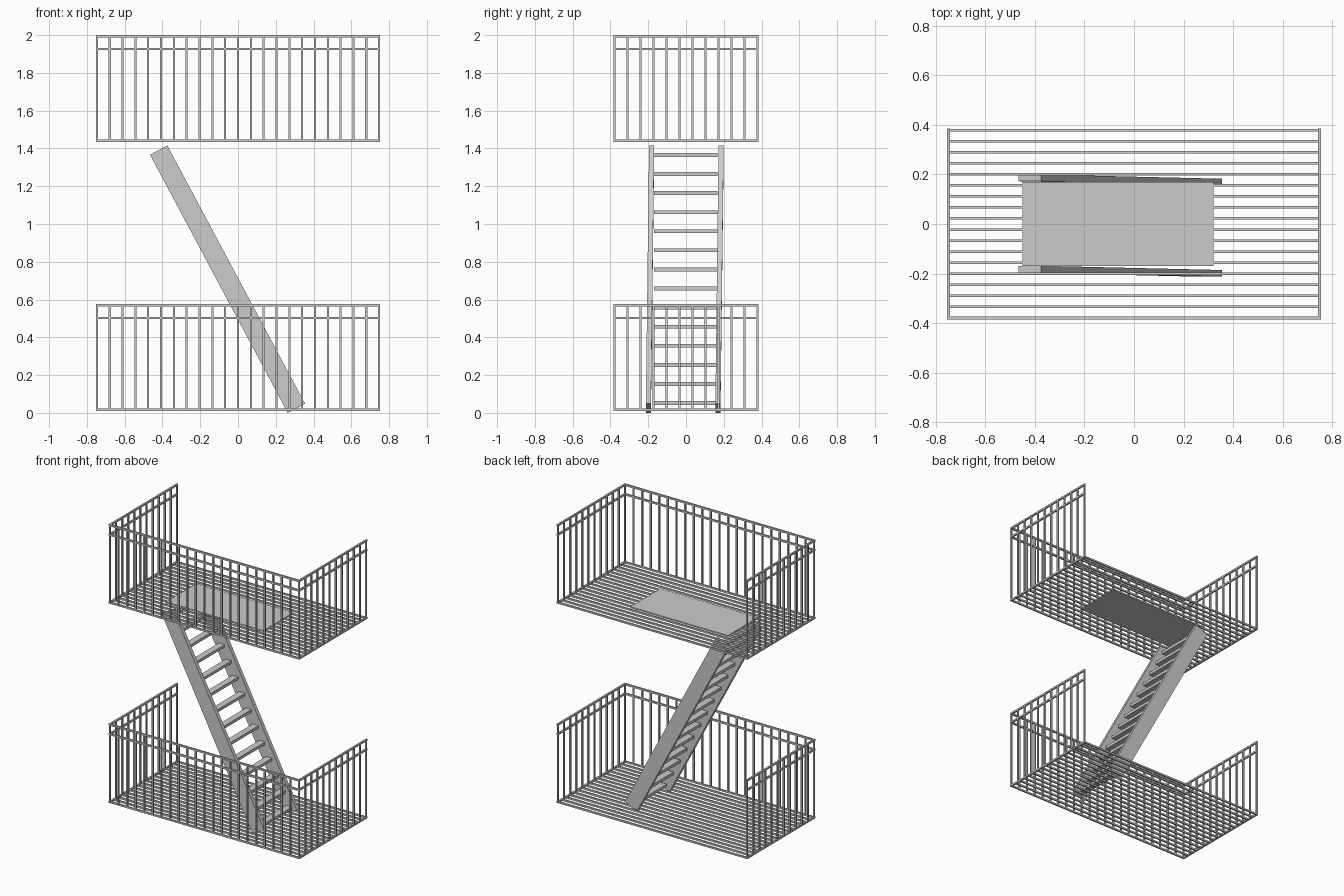
import bpy, bmesh
from mathutils import Matrix, Vector

if "Cube" in bpy.data.objects:
    bpy.data.objects.remove(bpy.data.objects["Cube"])

X, Y = 0.747, 0.378      # centre lines of the outer rails
T = 0.012                # bar thickness
LEVELS = {"lower": 0.017, "upper": 1.441}
HOLE = (-0.45, 0.32, 0.17)


def add_box(bm, center, size, rot=Matrix.Identity(4)):
    m = Matrix.Translation(center) @ rot @ Matrix.Diagonal((*size, 1))
    bmesh.ops.create_cube(bm, size=1, matrix=m)


def finish(bm, name):
    mesh = bpy.data.meshes.new(name)
    bm.to_mesh(mesh)
    bm.free()
    ob = bpy.data.objects.new(name, mesh)
    bpy.context.collection.objects.link(ob)
    return ob


def spread(a, b, n):
    return [a + (b - a) * i / n for i in range(n + 1)]


for level, z in LEVELS.items():
    # floor slats, interrupted by the hatch on the upper level
    bm = bmesh.new()
    for y in spread(-Y, Y, 17):
        spans = [(-X - T / 2, X + T / 2)]
        if level == "upper" and abs(y) < HOLE[2]:
            spans = [(-X, HOLE[0]), (HOLE[1], X)]
        for a, b in spans:
            add_box(bm, ((a + b) / 2, y, z), (b - a, 0.010, T))
    for x in (-X, X):
        add_box(bm, (x, 0, z), (T, 2 * Y + T, T))
    finish(bm, level + "_floor_grate")

    # rails on three sides, back left open
    bm = bmesh.new()
    for h in (0.485, 0.553):
        add_box(bm, (0, -Y, z + h), (2 * X + T, T, T))
        for x in (-X, X):
            add_box(bm, (x, 0, z + h), (T, 2 * Y + T, T))
    finish(bm, level + "_rails")

    # balusters
    bm = bmesh.new()
    spots = [(x, -Y) for x in spread(-X, X, 22)]
    spots += [(x, y) for x in (-X, X) for y in spread(-Y, Y, 11)[1:]]
    for x, y in spots:
        add_box(bm, (x, y, z + 0.2765), (0.011, 0.011, 0.553))
    finish(bm, level + "_balusters")

# hatch plate
bm = bmesh.new()
add_box(bm, ((HOLE[0] + HOLE[1]) / 2, 0, LEVELS["upper"]),
        (HOLE[1] - HOLE[0], 2 * HOLE[2], 0.010))
finish(bm, "hatch_plate")

# ladder stringers
for side, y_top, y_low in (("back", 0.186, 0.169), ("front", -0.182, -0.199)):
    top, low = Vector((-0.42, y_top, 1.391)), Vector((0.309, y_low, 0.0245))
    axis = (top - low).normalized()
    across = Vector((0, 1, 0)).cross(axis).normalized()
    rot = Matrix((across, axis.cross(across), axis)).transposed().to_4x4()
    bm = bmesh.new()
    add_box(bm, (top + low) / 2, (0.104, 0.027, (top - low).length), rot)
    finish(bm, side + "_stringer")

# ladder treads
bm = bmesh.new()
for z in spread(0.052, 1.366, 13):
    t = (z - 0.0245) / (1.391 - 0.0245)
    add_box(bm, (0.309 - 0.729 * t, -0.002, z), (0.046, 0.336, 0.02))
finish(bm, "ladder_treads")
